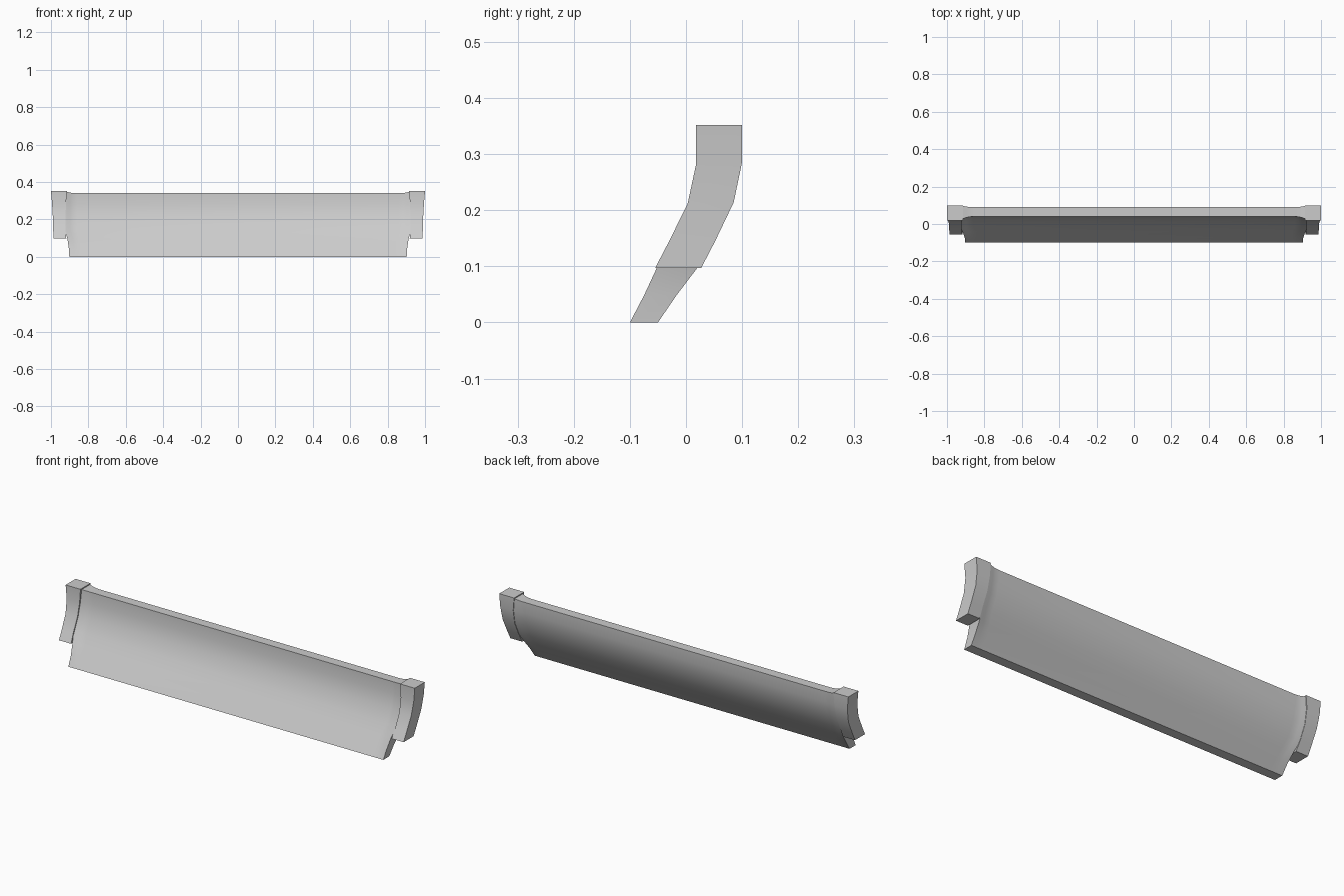
import bpy, bmesh

if "Cube" in bpy.data.objects:
    bpy.data.objects.remove(bpy.data.objects["Cube"])

# Side profiles as (y, z), bottom to top
PANEL_FRONT = [(-0.10, 0), (-0.07, 0.048), (-0.04, 0.096), (-0.010, 0.145), (0.022, 0.212), (0.038, 0.282), (0.040, 0.340)]
PANEL_BACK = [(-0.05, 0), (-0.02, 0.048), (0.012, 0.096), (0.042, 0.145), (0.075, 0.214), (0.089, 0.284), (0.090, 0.340)]
CAP_FRONT = [(-0.055, 0.097), (-0.030, 0.145), (0.003, 0.212), (0.018, 0.282), (0.018, 0.352)]
CAP_BACK = [(0.027, 0.097), (0.052, 0.145), (0.085, 0.214), (0.100, 0.286), (0.100, 0.352)]


def loft(name, rings):
    """Skin equal-length closed rings and cap both ends."""
    bm = bmesh.new()
    loops = [[bm.verts.new(p) for p in r] for r in rings]
    n = len(loops[0])
    for a, b in zip(loops, loops[1:]):
        for i in range(n):
            j = (i + 1) % n
            bm.faces.new((a[i], a[j], b[j], b[i]))
    # End caps made as quads between front and back chains
    h = n // 2
    for r in (loops[0], loops[-1]):
        for i in range(h - 1):
            bm.faces.new((r[i], r[i + 1], r[n - 2 - i], r[n - 1 - i]))
    bmesh.ops.recalc_face_normals(bm, faces=bm.faces)
    mesh = bpy.data.meshes.new(name)
    bm.to_mesh(mesh)
    bm.free()
    obj = bpy.data.objects.new(name, mesh)
    bpy.context.collection.objects.link(obj)
    bpy.ops.object.select_all(action='DESELECT')
    obj.select_set(True)
    bpy.context.view_layer.objects.active = obj
    bpy.ops.object.shade_smooth_by_angle(angle=0.6)
    return obj


# Curved panel whose front and back flare into the end brackets
END_X = [0.902, 0.905, 0.912, 0.925, 0.925, 0.925, 0.925]
FLARE = [0.0, 0.35, 0.9, 1, 1, 1, 1]
STATIONS = [(-0.065, 0), (-0.045, 0.12), (-0.028, 0.4), (-0.014, 0.75), (0, 1)]


def panel_ring(side, inset, amount):
    front, back = [], []
    for i, ((yf, zf), (yb, zb)) in enumerate(zip(PANEL_FRONT, PANEL_BACK)):
        x = side * (END_X[i] + inset)
        f = amount * FLARE[i]
        lift = 0.008 * f if i == 6 else 0
        front.append((x, yf - 0.014 * f, zf + lift))
        back.append((x, yb + 0.008 * f, zb + lift))
    return front + back[::-1]


rings = [panel_ring(-1, *s) for s in reversed(STATIONS)] + [panel_ring(1, *s) for s in STATIONS]
loft("curved_panel", rings)

# Solid end brackets, leaning slightly outward at the top
OUTER_X = [0.987, 0.988, 0.990, 0.994, 1.0]
INNER_X = [0.918, 0.922, 0.922, 0.920, 0.915]
for side, label in ((-1, "left"), (1, "right")):
    rings = []
    for xs in (INNER_X, OUTER_X):
        front = [(side * x, y, z) for x, (y, z) in zip(xs, CAP_FRONT)]
        back = [(side * x, y, z) for x, (y, z) in zip(xs, CAP_BACK)]
        rings.append(front + back[::-1])
    loft(label + "_end_bracket", rings)
